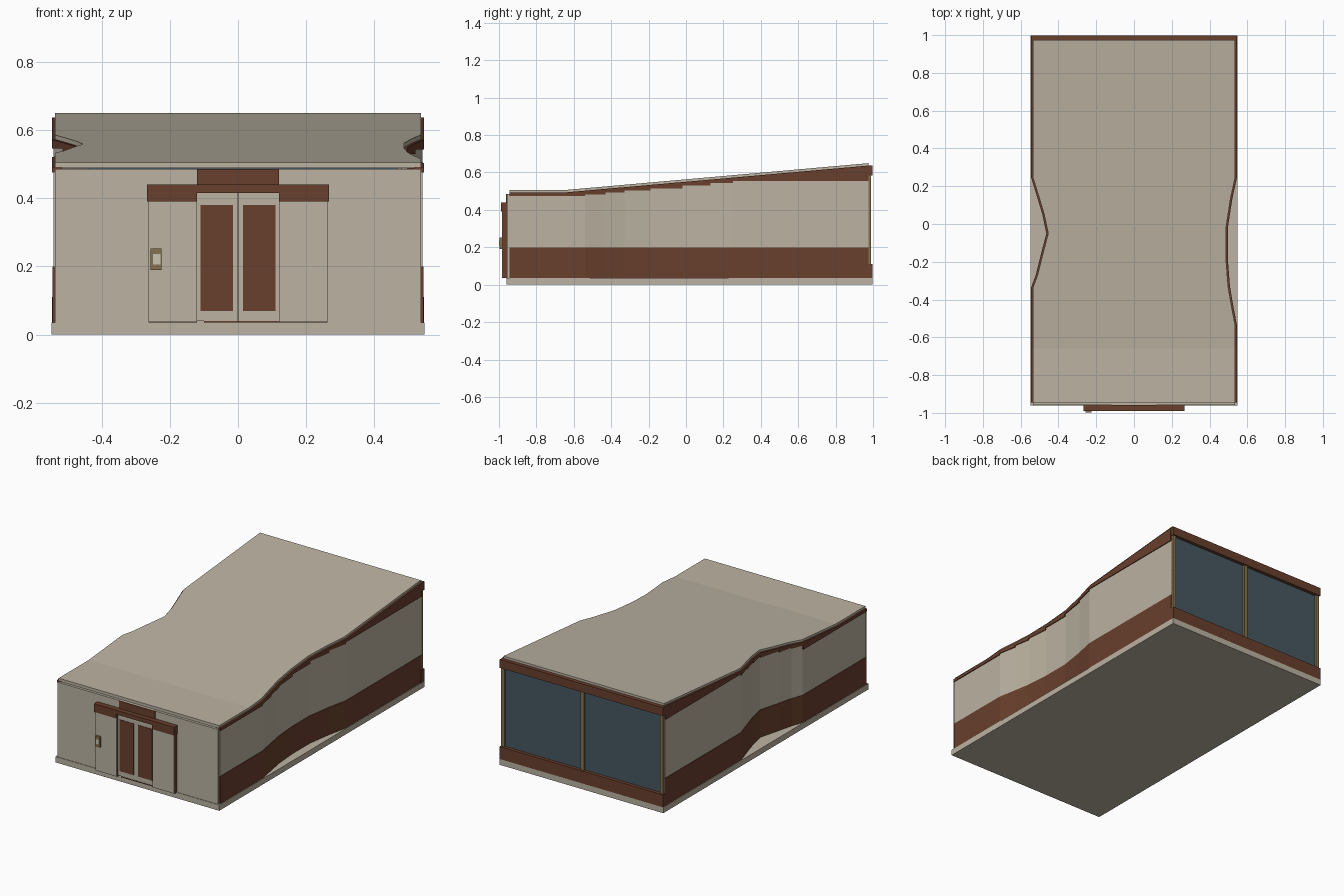
import bpy, bmesh

if "Cube" in bpy.data.objects:
    bpy.data.objects.remove(bpy.data.objects["Cube"])


def material(name, rgb):
    m = bpy.data.materials.new(name)
    m.use_nodes = True
    m.diffuse_color = (*rgb, 1)
    m.node_tree.nodes["Principled BSDF"].inputs["Base Color"].default_value = (*rgb, 1)
    return m


CREAM = material("warm cream", (0.50, 0.45, 0.36))
BROWN = material("rust brown", (0.14, 0.05, 0.026))
GLASS = material("blue grey glass", (0.062, 0.098, 0.12))
BRASS = material("brass", (0.24, 0.17, 0.075))
SCREEN = material("pale screen", (0.58, 0.55, 0.45))


def finish(name, bm, mat):
    bmesh.ops.recalc_face_normals(bm, faces=bm.faces)
    me = bpy.data.meshes.new(name)
    bm.to_mesh(me)
    bm.free()
    me.materials.append(mat)
    ob = bpy.data.objects.new(name, me)
    bpy.context.collection.objects.link(ob)
    return ob


def hexa(bm, low, high):
    """Closed block between a bottom and a top quad."""
    a = [bm.verts.new(p) for p in low]
    b = [bm.verts.new(p) for p in high]
    bm.faces.new(a)
    bm.faces.new(b)
    for i in range(4):
        j = (i + 1) % 4
        bm.faces.new((a[i], a[j], b[j], b[i]))


def box(name, mat, x, y, z):
    bm = bmesh.new()
    quad = [(x[0], y[0]), (x[1], y[0]), (x[1], y[1]), (x[0], y[1])]
    hexa(bm, [(*p, z[0]) for p in quad], [(*p, z[1]) for p in quad])
    return finish(name, bm, mat)


# Plan of each side wall, as (y, distance from the centre line)
FRONT, BACK, HALF = -0.945, 0.975, 0.541
RIGHT = [(FRONT, HALF), (-0.54, HALF), (-0.43, 0.52), (-0.33, 0.503), (-0.19, 0.492),
         (-0.02, 0.492), (0.13, 0.515), (0.25, HALF), (BACK, HALF)]
LEFT = [(FRONT, HALF), (-0.34, HALF), (-0.27, 0.515), (-0.18, 0.493), (-0.05, 0.459),
        (0.05, 0.48), (0.15, 0.51), (0.25, HALF), (BACK, HALF)]


def roof_top(y):
    return 0.505 + max(0, y + 0.66) * 0.0885


def wall_top(y):
    """Stepped top of the cream cladding for a panel starting at y."""
    return 0.475 if y < -0.6 else min(0.555, 0.532 + y * 0.09)


def width_at(plan, y):
    for (y0, w0), (y1, w1) in zip(plan, plan[1:]):
        if y <= y1:
            return w0 + (w1 - w0) * (y - y0) / (y1 - y0)
    return plan[-1][1]


def ribbon(name, mat, plan, side, out, bottom, top, thick=0.025):
    """Faceted wall strip following the plan; heights are functions of panel start and y."""
    bm = bmesh.new()
    for (y0, w0), (y1, w1) in zip(plan, plan[1:]):
        pts = [(w0 + out, y0), (w1 + out, y1), (w1 - thick, y1), (w0 - thick, y0)]
        hexa(bm, [(side * w, y, bottom(y0, y)) for w, y in pts],
             [(side * w, y, top(y0, y)) for w, y in pts])
    return finish(name, bm, mat)


# Side walls: brown plinth, cream cladding and tapering brown fascia
for label, side, plan in (("right", 1, RIGHT), ("left", -1, LEFT)):
    ribbon(label + "_plinth", BROWN, plan, side, 0.003,
           lambda p, y: 0.035, lambda p, y: 0.2)
    ribbon(label + "_cladding", CREAM, plan, side, 0,
           lambda p, y: 0.2, lambda p, y: wall_top(p))
    fascia_plan = sorted(plan + [(-0.66, HALF)])
    ribbon(label + "_fascia", BROWN, fascia_plan, side, 0.005,
           lambda p, y: wall_top(p), lambda p, y: roof_top(y) - 0.013)

# Roof sheet with waisted edges and a bend near the front
stations = sorted({y for y, w in RIGHT + LEFT} | {-0.66})
bm = bmesh.new()
rows = []
for y in stations:
    r, l = width_at(RIGHT, y) - 0.005, width_at(LEFT, y) - 0.005
    t = roof_top(y)
    rows.append([bm.verts.new(p) for p in
                 ((-l, y, t), (r, y, t), (r, y, t - 0.017), (-l, y, t - 0.017))])
for a, b in zip(rows, rows[1:]):
    for i in range(4):
        j = (i + 1) % 4
        bm.faces.new((a[i], a[j], b[j], b[i]))
bm.faces.new(rows[0])
bm.faces.new(rows[-1])
finish("roof", bm, CREAM)

# Ground slab and front wall
box("base_slab", CREAM, (-0.547, 0.547), (-0.96, 0.998), (0, 0.035))
box("front_wall", CREAM, (-0.536, 0.536), (-0.957, -0.935), (0.035, 0.486))

# Entrance: side panels, stepped header and transom
for label, s in (("right", 1), ("left", -1)):
    xs = sorted((s * 0.12, s * 0.263))
    box(label + "_entrance_panel", BROWN, xs, (-0.98, -0.95), (0.035, 0.39))
    box(label + "_entrance_face", CREAM, xs, (-0.985, -0.98), (0.037, 0.39))
    box(label + "_header", BROWN, sorted((s * 0.12, s * 0.267)), (-0.99, -0.95), (0.39, 0.44))
    # Sliding door leaf with inset panel
    box(label + "_door", CREAM, sorted((s * 0.001, s * 0.12)), (-0.972, -0.95), (0.04, 0.415))
    box(label + "_door_panel", BROWN, sorted((s * 0.015, s * 0.11)), (-0.975, -0.97), (0.07, 0.38))
box("header_middle", BROWN, (-0.12, 0.12), (-0.99, -0.95), (0.415, 0.44))
box("transom", BROWN, (-0.12, 0.12), (-0.962, -0.945), (0.44, 0.486))
box("door_sill", BROWN, (-0.1, 0.12), (-0.974, -0.95), (0.035, 0.04))

# Entry keypad
box("keypad", BRASS, (-0.256, -0.224), (-0.997, -0.985), (0.19, 0.252))
box("keypad_screen", SCREEN, (-0.249, -0.228), (-0.999, -0.996), (0.206, 0.237))

# Glazed back wall with brass mullions between two brown rails
box("back_glass", GLASS, (-0.535, 0.535), (0.965, 0.978), (0.1, 0.6))
box("back_lower_rail", BROWN, (-0.545, 0.545), (0.965, 0.998), (0.035, 0.11))
box("back_upper_rail", BROWN, (-0.545, 0.545), (0.965, 0.998), (0.585, 0.636))
for label, x in (("left", -0.53), ("middle", 0), ("right", 0.53)):
    box(label + "_mullion", BRASS, (x - 0.011, x + 0.011), (0.97, 0.99), (0.11, 0.585))
